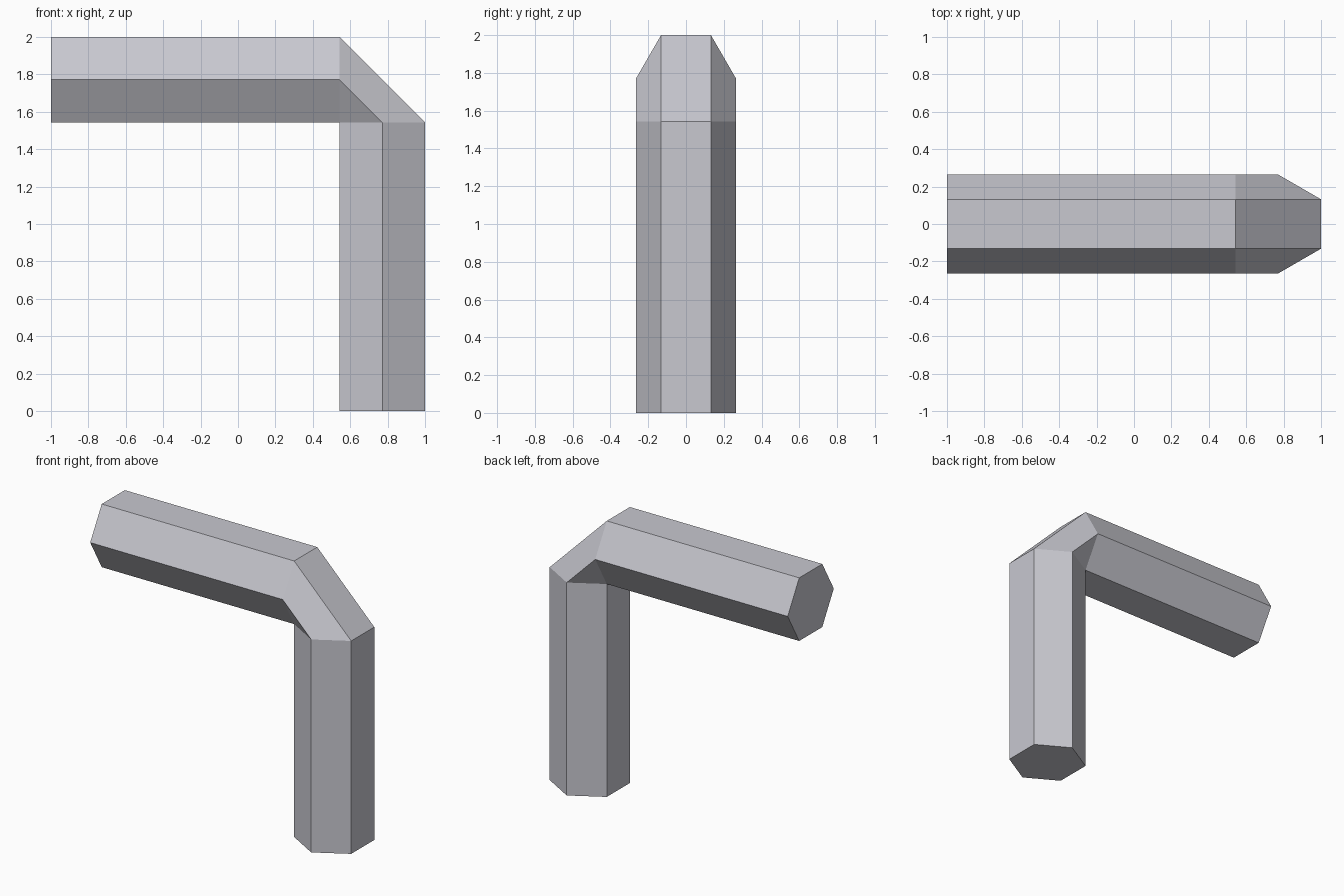
import bpy, bmesh, math

if "Cube" in bpy.data.objects:
    bpy.data.objects.remove(bpy.data.objects["Cube"])

R = 0.264                              # hexagon corner radius
A = R * math.cos(math.pi / 6)          # centre-to-flat distance
PX, PZ = 1 - 2 * A, 2 - 2 * A          # inner corner of the bend

# Hexagon profile: (distance outward from the inner flat, y)
hexagon = [(A + R * math.cos(math.radians(30 + 60 * k)),
            R * math.sin(math.radians(30 + 60 * k))) for k in range(6)]

# Rings along the bar: free end, two sides of the chamfered bend, foot
rings = [
    [(-1, y, PZ + d) for d, y in hexagon],
    [(PX, y, PZ + d) for d, y in hexagon],
    [(PX + d, y, PZ) for d, y in hexagon],
    [(PX + d, y, 0) for d, y in hexagon],
]

bm = bmesh.new()
loops = [[bm.verts.new(co) for co in ring] for ring in rings]
for a, b in zip(loops, loops[1:]):
    for i in range(6):
        j = (i + 1) % 6
        bm.faces.new((a[i], a[j], b[j], b[i]))
bm.faces.new(loops[0])
bm.faces.new(loops[-1])

# The bend pivots on the inner edge, so its two rings share it
bmesh.ops.remove_doubles(bm, verts=bm.verts[:], dist=0.0005)
bmesh.ops.recalc_face_normals(bm, faces=bm.faces[:])

mesh = bpy.data.meshes.new("bent_hex_bar")
bm.to_mesh(mesh)
bm.free()

# Single grey metal colour
metal = bpy.data.materials.new("grey metal")
metal.diffuse_color = (0.58, 0.58, 0.63, 1)
metal.use_nodes = True
metal.node_tree.nodes["Principled BSDF"].inputs["Base Color"].default_value = metal.diffuse_color
mesh.materials.append(metal)
bar = bpy.data.objects.new("bent_hex_bar", mesh)
bpy.context.collection.objects.link(bar)
